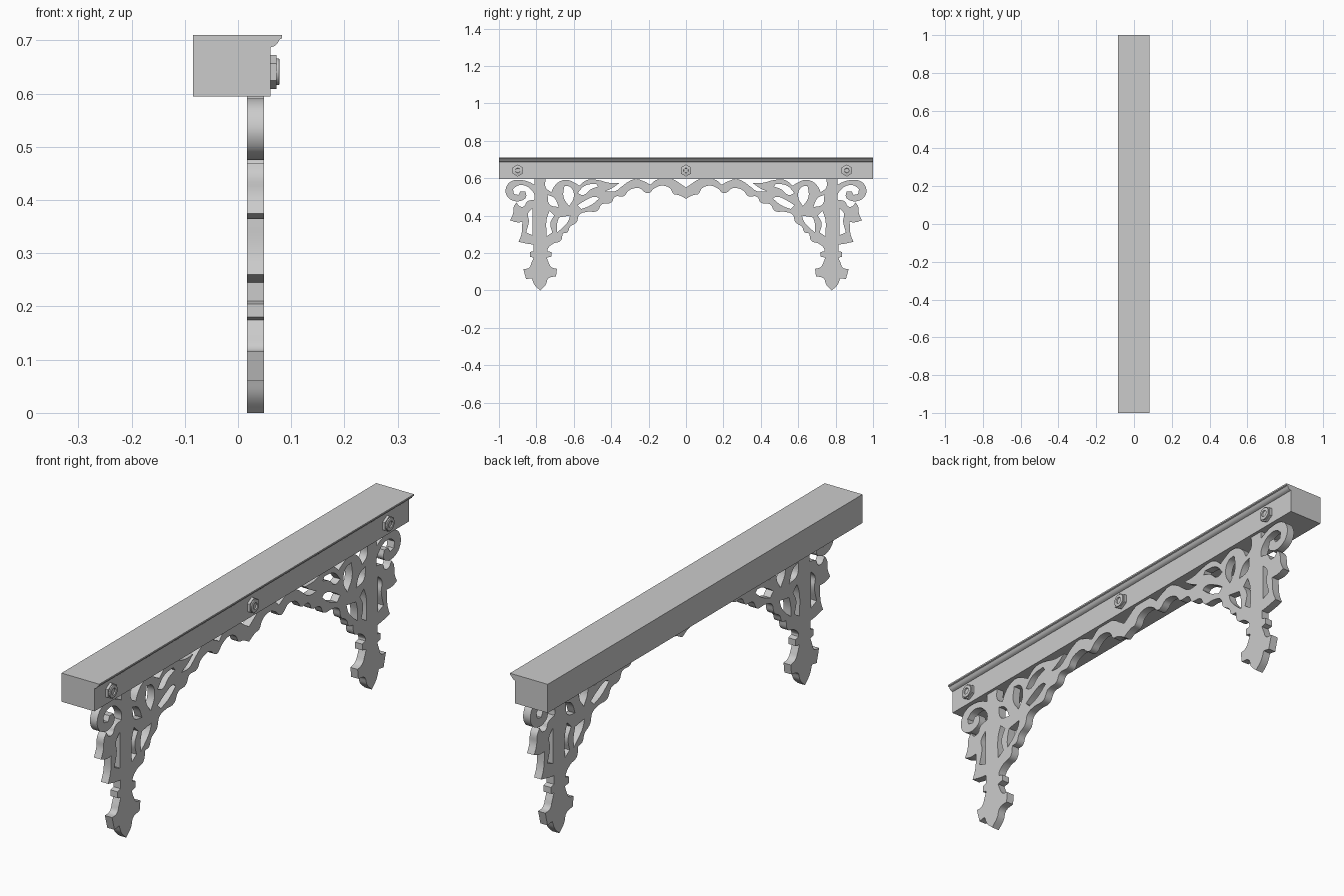
import bpy
import bmesh
import math
from mathutils import Vector

default_cube = bpy.data.objects.get("Cube")
if default_cube:
    bpy.data.objects.remove(default_cube, do_unlink=True)

# One painted grey for everything
grey = bpy.data.materials.new("painted_grey")
grey.use_nodes = True
colour = (0.6, 0.6, 0.6, 1)
grey.diffuse_color = colour
grey.node_tree.nodes["Principled BSDF"].inputs["Base Color"].default_value = colour


def finish(obj, angle=35):
    """Give the object its material and smooth its gentle edges."""
    obj.data.materials.clear()
    obj.data.materials.append(grey)
    bpy.ops.object.select_all(action="DESELECT")
    obj.select_set(True)
    bpy.context.view_layer.objects.active = obj
    bpy.ops.object.shade_smooth_by_angle(angle=math.radians(angle))


def mesh_object(name, bm):
    bmesh.ops.recalc_face_normals(bm, faces=bm.faces[:])
    mesh = bpy.data.meshes.new(name)
    bm.to_mesh(mesh)
    bm.free()
    obj = bpy.data.objects.new(name, mesh)
    bpy.context.collection.objects.link(obj)
    return obj


def add_outline(curve, points):
    """Closed bezier loop: sharp turns stay corners, the rest flow smoothly."""
    spline = curve.splines.new("BEZIER")
    spline.bezier_points.add(len(points) - 1)
    spline.use_cyclic_u = True
    spline.resolution_u = 5
    vectors = [Vector(p) / 100 for p in points]
    for i, here in enumerate(vectors):
        before = here - vectors[i - 1]
        after = vectors[(i + 1) % len(vectors)] - here
        corner = before.angle(after) > math.radians(62) or here.x == 0
        point = spline.bezier_points[i]
        point.co = (here.x, here.y, 0)
        kind = "VECTOR" if corner else "AUTO"
        point.handle_left_type = point.handle_right_type = kind


# Beam with a coved lip along one upper edge
beam_profile = [(-.085, .595), (.061, .595), (.061, .687), (.068, .689), (.074, .694),
                (.078, .702), (.083, .704), (.083, .71), (-.085, .71)]
bm = bmesh.new()
end = bm.faces.new([bm.verts.new((x, -1, z)) for x, z in beam_profile])
swept = bmesh.ops.extrude_face_region(bm, geom=[end])["geom"]
bmesh.ops.translate(bm, vec=(0, 2, 0),
                    verts=[v for v in swept if isinstance(v, bmesh.types.BMVert)])
finish(mesh_object("beam", bm), 25)

# Fretwork half outline, in hundredths: distance from the middle, height
scallops = [(0, 49), (4, 51), (6.5, 51.5), (8.5, 54.5), (13, 56), (17, 54.5), (20, 52),
            (22, 52.5), (24.5, 54.5), (28, 54.5), (31, 53), (33, 50.5)]
arch_edge = [(38, 50), (40, 47), (45, 46), (47.5, 42.5), (53, 42), (57, 40.5), (58.5, 36.5),
             (62, 34), (63.5, 31), (66, 30.5), (67, 26.5), (71, 25), (74, 22)]
collar = [(74, 21), (72, 20.5), (72, 18), (74.5, 17.5)]
finial = [(73.5, 15), (72, 12.5), (69, 11.5), (69.5, 7.5), (73.5, 6.5), (75, 3), (78, 0),
          (81, 3), (82.5, 6.5), (85.5, 6), (87, 11.5), (84, 12), (82.5, 15), (81.5, 17.5)]
outer_leaf = [(83.5, 18), (83.5, 20.5), (81.5, 21), (81.5, 24.5), (85, 25), (89.5, 26),
              (88, 30), (87.5, 36.5), (91, 36.5), (94, 37.5), (92.5, 41), (92, 45), (90.5, 47),
              (89, 45), (86.5, 45), (85, 47.5), (81, 48.5)]
scroll = [(81, 51), (83, 54), (86, 56), (90, 56), (92.5, 54), (92, 51.5), (89.5, 51),
          (88.5, 53), (86, 53), (85.5, 50), (88, 48), (92.5, 48), (96, 51), (96, 55.5),
          (93, 58.5), (88, 59), (84, 58), (81, 56.5)]
upper_leaves = [(81, 60), (75, 60), (75, 55), (72, 52.5), (70.5, 55.5), (67, 58.5), (63, 59),
                (59.5, 57.5), (57, 56), (53, 59), (47, 59), (41, 57.5), (35.5, 57.5),
                (39, 55), (43, 53)]
ribbon_top = [(38, 53), (35, 55), (31, 58), (27, 59.5), (23, 58.5), (19, 56.5), (16, 59),
              (11, 60), (6, 59), (3, 57), (0, 55)]
outline = (scallops + arch_edge + collar + finial + outer_leaf + scroll
           + upper_leaves + ribbon_top)

# Pierced openings
openings = {
    "inner_slit": [(73, 42.5), (74.5, 38), (74.5, 29), (71.5, 31), (72.5, 36), (70.5, 40)],
    "lower_leaf": [(68, 39), (62, 40), (63, 37), (66, 33.5), (69, 31), (69, 35)],
    "heart": [(74, 51), (70.5, 49.5), (68, 44.5), (73, 46)],
    "flower": [(65, 56), (61.5, 55), (60, 50), (62.5, 45), (65.5, 50)],
    "upper_leaf": [(58, 52), (54, 56), (48, 57), (47, 55.5), (51, 54), (55, 51)],
    "arch_leaf": [(58, 45.5), (54, 48), (48, 50), (46.5, 49), (51, 45.5), (56, 43.5)],
    "outer_slit": [(82, 44), (84.5, 41), (84, 37), (85.5, 31), (82, 29.5)],
}

curve = bpy.data.curves.new("fretwork", "CURVE")
curve.dimensions = "2D"
curve.fill_mode = "BOTH"
curve.extrude = 0.016
for loop in [outline, *openings.values()]:
    add_outline(curve, loop)
fretwork = bpy.data.objects.new("fretwork", curve)
bpy.context.collection.objects.link(fretwork)
fretwork.location.x = 0.033
fretwork.rotation_euler = (math.pi / 2, 0, math.pi / 2)
bpy.ops.object.select_all(action="DESELECT")
fretwork.select_set(True)
bpy.context.view_layer.objects.active = fretwork
bpy.ops.object.convert(target="MESH")
fretwork = bpy.context.view_layer.objects.active
bm = bmesh.new()
bm.from_mesh(fretwork.data)
bmesh.ops.remove_doubles(bm, verts=bm.verts[:], dist=0.0001)
bmesh.ops.recalc_face_normals(bm, faces=bm.faces[:])
bm.to_mesh(fretwork.data)
bm.free()
finish(fretwork)
fretwork.modifiers.new("mirror", "MIRROR")


def lathe(name, profile, sides, y):
    """Spin (radius, x) points around a horizontal axis through the bolt centre."""
    bm = bmesh.new()
    rings = []
    for radius, x in profile:
        turns = [2 * math.pi * i / sides for i in range(sides)]
        rings.append([bm.verts.new((x, y + radius * math.sin(t),
                                    0.641 + radius * math.cos(t))) for t in turns])
    for a, b in zip(rings, rings[1:]):
        for i in range(sides):
            j = (i + 1) % sides
            bm.faces.new((a[i], a[j], b[j], b[i]))
    bm.faces.new(rings[0])
    bm.faces.new(rings[-1])
    finish(mesh_object(name, bm))


# Hexagonal bolts along the beam face
for place, y in (("right", -0.9), ("middle", 0), ("left", 0.86)):
    lathe(place + "_bolt_head", [(.032, .058), (.032, .072)], 6, y)
    lathe(place + "_bolt_ring", [(.025, .07), (.025, .077), (.023, .078), (.013, .078),
                                 (.012, .073)], 24, y)
